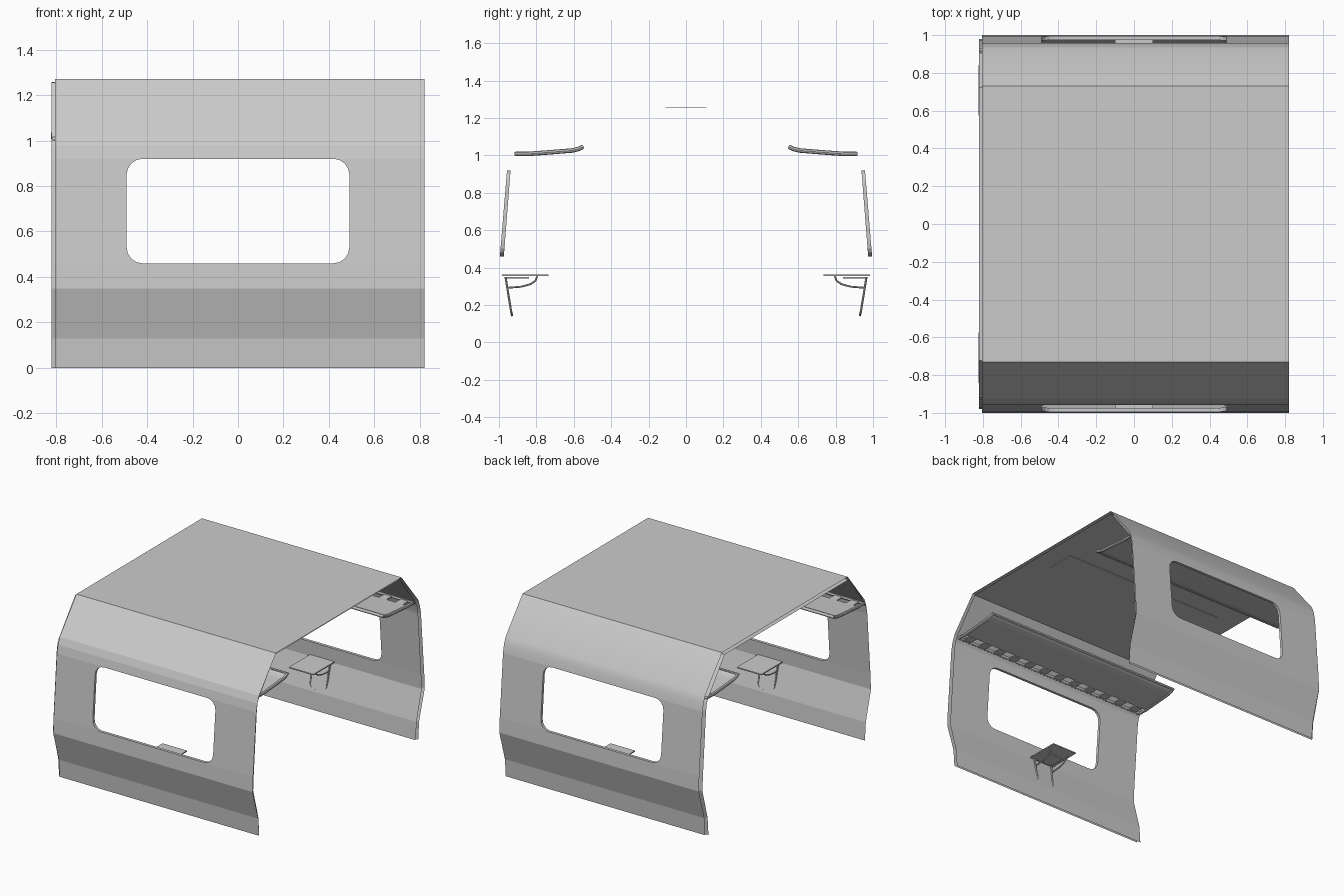
import bpy, bmesh, math

if "Cube" in bpy.data.objects:
    bpy.data.objects.remove(bpy.data.objects["Cube"])

# Half cross-sections (|y|, z) of outer and inner skins, floor to roof centre
OUTER = [(.925, 0), (.935, .13), (1.0, .35), (.995, .46), (.957, .92),
         (.945, .98), (.925, 1.03), (.73, 1.27), (0, 1.27)]
INNER = [(.91, 0), (.92, .13), (.98, .35), (.974, .46), (.938, .92),
         (.928, .98), (.905, 1.02), (.722, 1.256), (0, 1.257)]
WIN_X, WIN_R, Z0, Z1 = .49, .07, .46, .92


def obj_from_bm(name, bm):
    me = bpy.data.meshes.new(name)
    bm.to_mesh(me)
    bm.free()
    ob = bpy.data.objects.new(name, me)
    bpy.context.collection.objects.link(ob)
    return ob


def wall_y(prof, z):
    (ya, za), (yb, zb) = prof[3], prof[4]
    return ya + (yb - ya) * (z - za) / (zb - za)


def window_half(sx):
    """Rounded end of the window (x, z), bottom to top."""
    pts = []
    for zc, a0 in ((Z0 + WIN_R, -90), (Z1 - WIN_R, 0)):
        for i in range(5):
            a = math.radians(a0 + 22.5 * i)
            pts.append((sx * (WIN_X - WIN_R + WIN_R * math.cos(a)),
                        zc + WIN_R * math.sin(a)))
    return pts


def skin(name, prof, x0, x1, side, outward):
    bm = bmesh.new()
    for i in range(len(prof) - 1):
        (ya, za), (yb, zb) = prof[i], prof[i + 1]
        if i == 3:  # window band: one piece at each end
            polys = []
            for sx, xe in ((-1, x0), (1, x1)):
                ring = [(x, side * wall_y(prof, z), z) for x, z in window_half(sx)]
                ring += [(xe, side * yb, zb), (xe, side * ya, za)]
                polys.append(ring)
        else:
            polys = [[(x0, side * ya, za), (x1, side * ya, za),
                      (x1, side * yb, zb), (x0, side * yb, zb)]]
        for p in polys:
            f = bm.faces.new([bm.verts.new(c) for c in p])
            f.normal_update()
            c = f.calc_center_median()
            f.smooth = side > 0 and .35 < c.z < 1.25
            out = f.normal.y * side + f.normal.z * (1 if c.z > 1.05 else 0)
            if (out > 0) != outward:
                f.normal_flip()
    bmesh.ops.remove_doubles(bm, verts=bm.verts, dist=.0005)
    return obj_from_bm(name, bm)


def window_frame(name, side):
    bm = bmesh.new()
    loop = window_half(1) + window_half(-1)[::-1]
    rows = [[bm.verts.new((x, side * wall_y(p, z), z)) for x, z in loop]
            for p in (OUTER, INNER)]
    n = len(loop)
    for i in range(n):
        j = (i + 1) % n
        bm.faces.new((rows[0][i], rows[0][j], rows[1][j], rows[1][i]))
    bmesh.ops.recalc_face_normals(bm, faces=bm.faces)
    return obj_from_bm(name, bm)


def box(name, x0, x1, y0, y1, z0, z1):
    bm = bmesh.new()
    bmesh.ops.create_cube(bm, size=1)
    for v in bm.verts:
        v.co = ((x0, x1)[v.co.x > 0], (y0, y1)[v.co.y > 0], (z0, z1)[v.co.z > 0])
    return obj_from_bm(name, bm)


def tube(name, pts, r, side, closed=False):
    cu = bpy.data.curves.new(name, 'CURVE')
    cu.dimensions = '3D'
    cu.bevel_depth = r
    cu.bevel_resolution = 2
    cu.use_fill_caps = True
    sp = cu.splines.new('POLY')
    sp.points.add(len(pts) - 1)
    for p, (x, y, z) in zip(sp.points, pts):
        p.co = (x, side * y, z, 1)
    sp.use_cyclic_u = closed
    ob = bpy.data.objects.new(name, cu)
    bpy.context.collection.objects.link(ob)
    bpy.ops.object.select_all(action='DESELECT')
    ob.select_set(True)
    bpy.context.view_layer.objects.active = ob
    bpy.ops.object.convert(target='MESH')
    bpy.ops.object.shade_smooth_by_angle()
    return ob


def sheet(name, prof, x0, x1, side, thick):
    bm = bmesh.new()
    rows = [[bm.verts.new((x, side * y, z)) for x in (x0, x1)] for y, z in prof]
    for a, b in zip(rows, rows[1:]):
        bm.faces.new((a[0], a[1], b[1], b[0]))
    ob = obj_from_bm(name, bm)
    m = ob.modifiers.new('thickness', 'SOLIDIFY')
    m.thickness = thick
    m.offset = 0
    return ob


RX0, RX1 = -.81, .79
RACK = [(.91, 1.008), (.84, 1.008), (.72, 1.017), (.61, 1.026), (.575, 1.034), (.555, 1.044)]

for side, tag in ((-1, 'front'), (1, 'back')):
    # Wall and half-roof skins, with window reveal
    skin(tag + '_outer_shell', OUTER, -.805, .82, side, True)
    skin(tag + '_inner_lining', INNER, -.82, .81, side, False)
    window_frame(tag + '_window_frame', side)

    # Luggage rack: shelf, rim and slats against the wall
    sheet(tag + '_rack_shelf', RACK[1:], RX0, RX1, side, .008)
    rim = [(RX0, y, z) for y, z in RACK] + [(RX1, y, z) for y, z in RACK[::-1]]
    tube(tag + '_rack_rim', rim, .012, side, True)
    for i in range(12):
        x = RX0 + (i + .5) * (RX1 - RX0) / 12
        box(f'{tag}_rack_slat_{i}', x - .03, x + .03,
            *sorted((side * .84, side * .912)), 1.003, 1.011)

    # Folding table with looped leg and curved braces
    box(tag + '_table_top', -.1, .1, *sorted((side * .735, side * .985)), .354, .362)
    box(tag + '_table_rail', -.07, .07, *sorted((side * .84, side * .96)), .342, .35)
    tube(tag + '_table_leg', [(-.075, .965, .35), (-.065, .935, .165), (-.045, .93, .145),
                              (.045, .93, .145), (.065, .935, .165), (.075, .965, .35)], .006, side)
    for x in (-.072, .072):
        tube(tag + '_table_brace', [(x, .795, .354), (x, .805, .33), (x, .83, .312),
                                    (x, .88, .298), (x, .955, .292)], .005, side)

# Ceiling light panels
for i, s in enumerate((-1, 1)):
    box(f'ceiling_light_{i}', *sorted((s * .08, s * .66)), -.11, .11, 1.252, 1.256)
